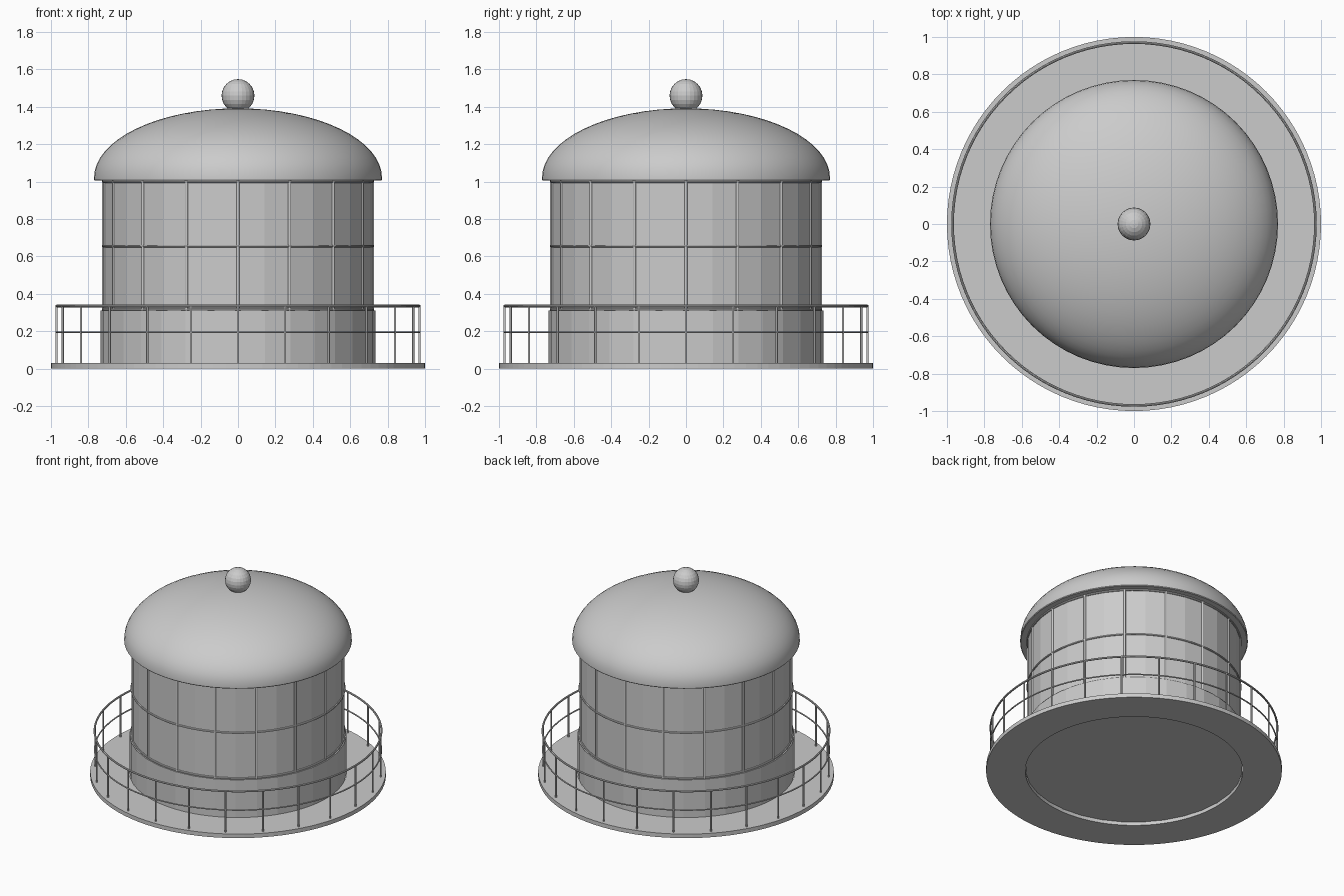
import bpy, bmesh, math
from math import sin, cos, pi, tau

if "Cube" in bpy.data.objects:
    bpy.data.objects.remove(bpy.data.objects["Cube"])


def finish(name, bm, smooth=False):
    bmesh.ops.remove_doubles(bm, verts=bm.verts, dist=1e-5)
    bmesh.ops.recalc_face_normals(bm, faces=bm.faces)
    me = bpy.data.meshes.new(name)
    bm.to_mesh(me)
    bm.free()
    ob = bpy.data.objects.new(name, me)
    bpy.context.collection.objects.link(ob)
    if smooth:
        bpy.ops.object.select_all(action='DESELECT')
        ob.select_set(True)
        bpy.context.view_layer.objects.active = ob
        bpy.ops.object.shade_smooth_by_angle(angle=math.radians(35))
    return ob


def lathe(name, profile, sides, smooth=False, closed=False):
    """Spin an (r, z) profile about the z axis."""
    bm = bmesh.new()
    vs = [bm.verts.new((r, 0, z)) for r, z in profile]
    pairs = list(zip(vs, vs[1:])) + ([(vs[-1], vs[0])] if closed else [])
    es = [bm.edges.new(p) for p in pairs]
    bmesh.ops.spin(bm, geom=vs + es, cent=(0, 0, 0), axis=(0, 0, 1),
                   angle=tau, steps=sides, use_duplicate=False)
    return finish(name, bm, smooth)


def hoop(name, radius, z, thick, sides=96):
    prof = [(radius + thick * cos(i * tau / 8), z + thick * sin(i * tau / 8)) for i in range(8)]
    return lathe(name, prof, sides, True, True)


def uprights(name, count, radius, z0, z1, thick):
    """Ring of thin round bars."""
    for i in range(count):
        a = i * tau / count
        bpy.ops.mesh.primitive_cylinder_add(
            vertices=8, radius=thick, depth=z1 - z0,
            location=(radius * cos(a), radius * sin(a), (z0 + z1) / 2))
        ob = bpy.context.object
        ob.name = f"{name}_{i + 1}"
        bpy.ops.object.shade_smooth_by_angle(angle=math.radians(50))


# Gallery deck: flat ring with an open centre
lathe("gallery_deck", [(0.735, 0), (1, 0), (1, 0.03), (0.735, 0.03)], 96, closed=True)

# Low wall under the windows, floor slightly recessed
lathe("base_wall", [(0, 0.025), (0.735, 0.025), (0.735, 0.31), (0, 0.31)], 32)

# Window drum
lathe("window_glass", [(0, 0.305), (0.72, 0.305), (0.72, 1.005), (0, 1.005)], 32)

# Window bars
uprights("window_bar", 16, 0.72, 0.31, 1.005, 0.008)
for label, z in (("bottom", 0.315), ("middle", 0.655), ("top", 1.0)):
    hoop(f"window_hoop_{label}", 0.72, z, 0.007)

# Domed roof with short vertical lip
N = 16
dome = [(0, 1.005), (0.765, 1.005), (0.77, 1.01)]
dome += [(0.77 * cos(i * pi / 2 / N), 1.02 + 0.372 * sin(i * pi / 2 / N)) for i in range(N)]
dome.append((0, 1.392))
lathe("dome_roof", dome, 64, True)

# Ball finial
bpy.ops.mesh.primitive_uv_sphere_add(segments=24, ring_count=12, radius=0.088, location=(0, 0, 1.46))
bpy.context.object.name = "ball_finial"

# Gallery railing
uprights("railing_post", 24, 0.97, 0.03, 0.335, 0.006)
hoop("railing_top", 0.97, 0.335, 0.007)
hoop("railing_middle", 0.97, 0.195, 0.005)
